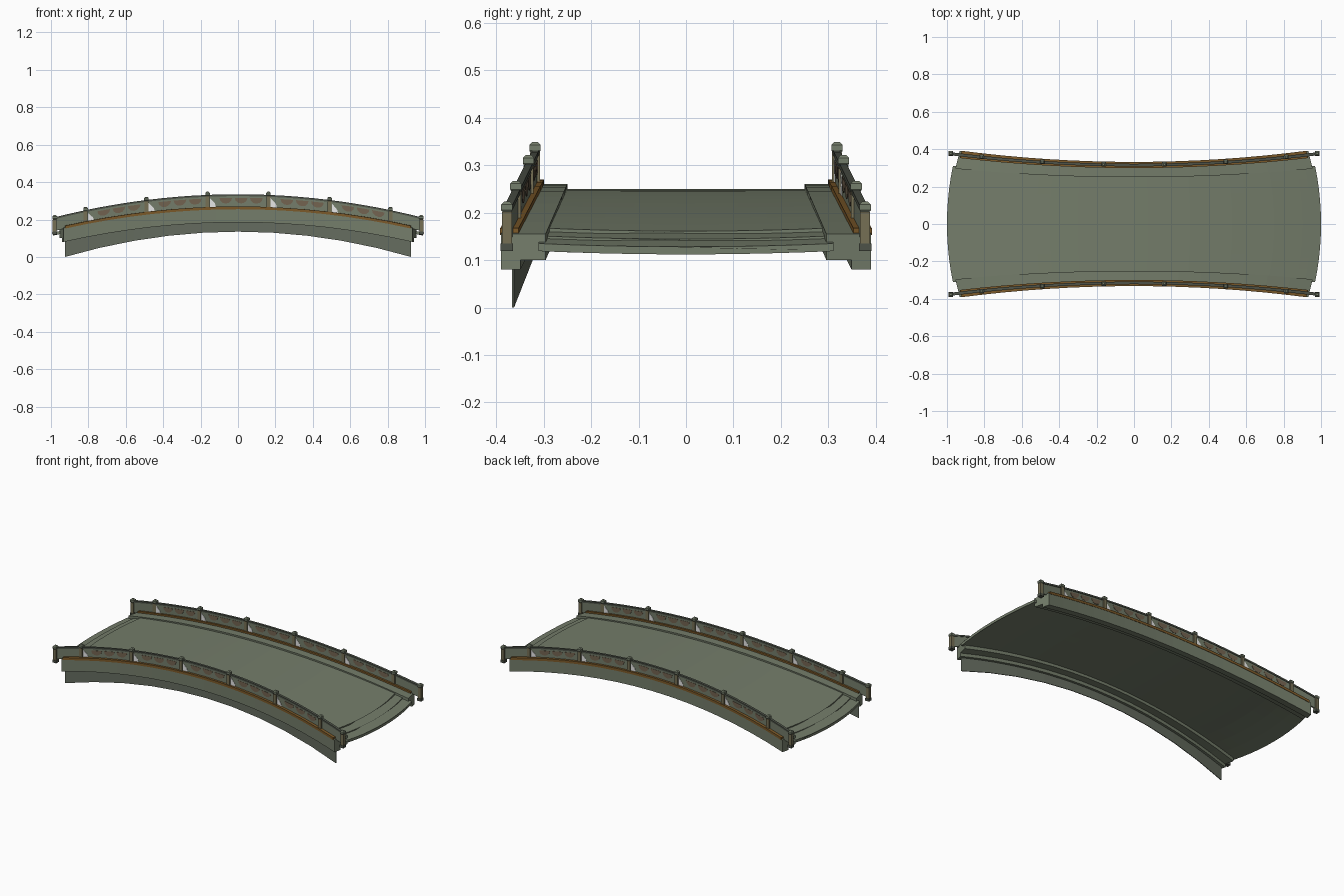
import bpy, bmesh, math

if "Cube" in bpy.data.objects:
    bpy.data.objects.remove(bpy.data.objects["Cube"])

def mat(name, r, g, b):
    m = bpy.data.materials.new(name)
    m.diffuse_color = (r, g, b, 1)
    m.use_nodes = True
    m.node_tree.nodes["Principled BSDF"].inputs["Base Color"].default_value = m.diffuse_color
    return m

STONE = mat("grey green stone", 0.175, 0.205, 0.145)
DARK_STONE = mat("shaded stone", 0.13, 0.15, 0.115)
OCHRE = mat("ochre wood", 0.20, 0.10, 0.022)
POST = mat("olive wood", 0.18, 0.16, 0.09)
RAIL = mat("dark rail", 0.075, 0.085, 0.065)
BROWN = mat("brown panel paint", 0.17, 0.125, 0.08)
WHITE = mat("white paint", 0.95, 0.95, 0.95)

def bend(x, y, z, k):
    """Arch along x and flare the width toward the ends."""
    return (x, y * (1 + 0.2 * x * x), z - k * x * x)

def finish(name, bm, material):
    bmesh.ops.recalc_face_normals(bm, faces=bm.faces)
    me = bpy.data.meshes.new(name)
    bm.to_mesh(me)
    bm.free()
    me.materials.append(material)
    ob = bpy.data.objects.new(name, me)
    bpy.context.collection.objects.link(ob)
    return ob

def loft(name, rings, material):
    bm = bmesh.new()
    vs = [[bm.verts.new(p) for p in ring] for ring in rings]
    n = len(vs[0])
    for a, b in zip(vs, vs[1:]):
        for i in range(n):
            j = (i + 1) % n
            bm.faces.new((a[i], a[j], b[j], b[i]))
    bm.faces.new(vs[0])
    bm.faces.new(vs[-1])
    return finish(name, bm, material)

def sweep(name, prof, x0, x1, steps, k, side, material, skew=0.0):
    rings = []
    for i in range(steps + 1):
        x = x0 + (x1 - x0) * i / steps
        ring = []
        for y, z in prof:
            bx, by, bz = bend(x, y, z, k)
            ring.append((bx * (1 - skew * (y - 0.25)), side * by, bz))
        rings.append(ring)
    return loft(name, rings, material)

def box(y0, y1, z0, z1):
    return [(y0, z0), (y1, z0), (y1, z1), (y0, z1)]

def slab(name, half_len, half_w, z0, z1, k):
    """Arched deck layer with bowed ends."""
    ys = [half_w * j / 5 for j in range(-5, 6)]
    prof = [(y, z1) for y in ys] + [(y, z0) for y in reversed(ys)]
    rings = []
    for i in range(25):
        t = -1 + 2 * i / 24
        ring = []
        for y, z in prof:
            x = t * (half_len - 0.032 * (y / half_w) ** 2)
            ring.append(bend(x, y, z, k))
        rings.append(ring)
    loft(name, rings, STONE)

def plate(name, pts, y0, y1, k, side, material):
    loft(name, [[(p[0], side * p[1], p[2]) for p in
                 (bend(x, y, z, k) for x, z in pts)] for y in (y0, y1)], material)

# deck with two stepped end bands
slab("deck", 0.90, 0.256, 0.226, 0.25, 0.11)
slab("deck_end_step", 0.948, 0.258, 0.224, 0.243, 0.11)
slab("deck_end_sill", 1.0, 0.262, 0.222, 0.238, 0.11)

RK = 0.128
posts = [-0.98, -0.815, -0.49, -0.163, 0.163, 0.49, 0.815, 0.98]
for side, label in ((-1, "front"), (1, "back")):
    # kerb and side beam
    sweep(label + "_side_beam",
          [(0.25, 0.26), (0.33, 0.26), (0.33, 0.185), (0.295, 0.185),
           (0.295, 0.205), (0.25, 0.205)], -0.955, 0.955, 16, 0.115, side, STONE, 0.3)
    # ochre base rail under the railing
    sweep(label + "_base_rail", box(0.299, 0.332, 0.255, 0.27),
          -0.945, 0.945, 16, 0.115, side, OCHRE, 0.3)
    # railing panel and handrail
    sweep(label + "_panel", box(0.311, 0.319, 0.262, 0.327),
          -0.98, 0.98, 24, RK, side, STONE)
    sweep(label + "_handrail", box(0.308, 0.322, 0.325, 0.335),
          -0.98, 0.98, 24, RK, side, RAIL)

    # painted shapes on both faces of the five large panels
    for a, b in zip(posts[1:-2], posts[2:-1]):
        for face in (-1, 1):
            y0, y1 = 0.315 + face * 0.003, 0.315 + face * 0.0055
            flip = side * face          # left end as seen by the viewer
            left = (a if flip < 0 else b)
            d = 1 if flip < 0 else -1
            plate(label + "_white_triangle",
                  [(left + d * 0.012, 0.27), (left + d * 0.045, 0.27),
                   (left + d * 0.04, 0.288), (left + d * 0.012, 0.318)],
                  y0, y1, RK, side, WHITE)
            for f in (0.3, 0.55, 0.8):
                c = left + d * f * (b - a)
                arc = [(c + 0.034 * math.cos(math.pi * i / 6),
                        0.316 - 0.03 * math.sin(math.pi * i / 6)) for i in range(7)]
                plate(label + "_brown_scallop", arc, y0, y1, RK, side, BROWN)

    # posts with chamfered caps
    for x in posts:
        cx, cy, cz = bend(x, 0.3165, 0.0, RK)
        end = abs(x) > 0.9
        zt = cz + (0.346 if end else 0.352)
        zb = cz + (0.25 if end else 0.262)

        def ring(h, z):
            return [(cx + sx * h, side * cy + sy * h, z)
                    for sx, sy in ((-1, -1), (1, -1), (1, 1), (-1, 1))]
        loft(label + "_post", [ring(0.0105, zb), ring(0.0105, zt - 0.022)], POST)
        loft(label + "_post_cap",
             [ring(0.0085, zt - 0.023), ring(0.012, zt - 0.018),
              ring(0.012, zt - 0.006), ring(0.006, zt)], STONE)
        if end:
            loft("%s_post_foot" % label, [ring(0.013, zb - 0.008), ring(0.013, zb + 0.008)], RAIL)

# hanging skirt on the front side only
bm = bmesh.new()
prev = None
for i in range(11):
    x = -0.925 + 1.85 * i / 10
    y = -0.311 * (1 + 0.2 * x * x)
    pair = [bm.verts.new((x, y, 0.20 - 0.115 * x * x)),
            bm.verts.new((x, y, 0.135 - 0.1578 * x * x))]
    if prev:
        bm.faces.new((prev[0], prev[1], pair[1], pair[0]))
    prev = pair
skirt = finish("front_skirt", bm, DARK_STONE)
mod = skirt.modifiers.new("thickness", 'SOLIDIFY')
mod.thickness = 0.004
mod.offset = 0
